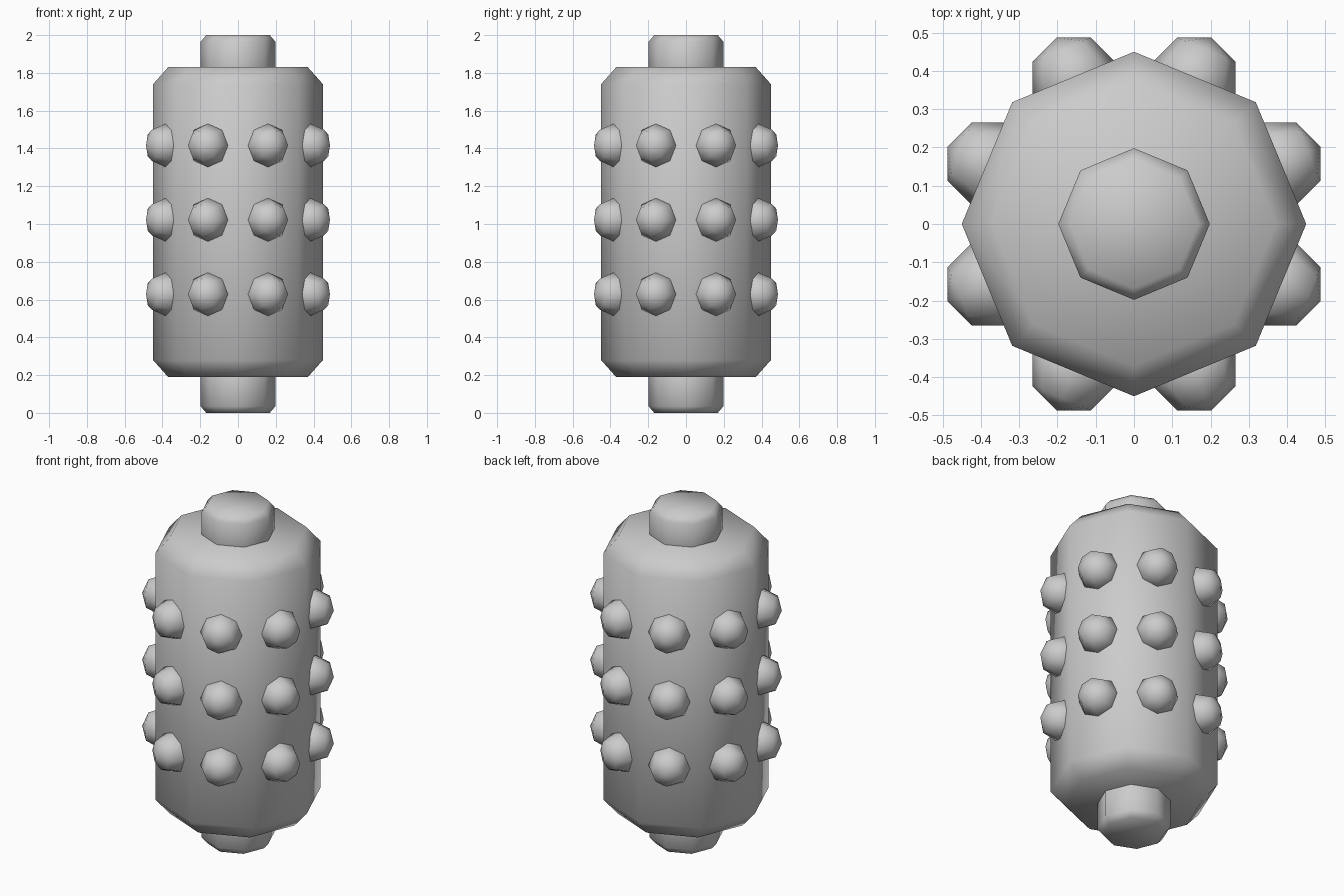
import bpy
import bmesh
from math import cos, sin, radians
from mathutils import Matrix, Vector

cube = bpy.data.objects.get("Cube")
if cube:
    bpy.data.objects.remove(cube, do_unlink=True)

SIDES = 8

# One grey for everything
grey = bpy.data.materials.new("plain_grey")
grey.use_nodes = True
grey.diffuse_color = (0.6, 0.6, 0.6, 1)
grey.node_tree.nodes["Principled BSDF"].inputs["Base Color"].default_value = grey.diffuse_color


def finish(name, bm):
    """Turn a bmesh into a smooth shaded grey object."""
    bmesh.ops.recalc_face_normals(bm, faces=bm.faces)
    for face in bm.faces:
        face.smooth = True
    mesh = bpy.data.meshes.new(name)
    bm.to_mesh(mesh)
    bm.free()
    mesh.materials.append(grey)
    obj = bpy.data.objects.new(name, mesh)
    bpy.context.collection.objects.link(obj)
    return obj


def chamfered_prism(name, radius, low, high, inset, rise):
    """Upright eight-sided prism with its end rims cut back."""
    bm = bmesh.new()
    profile = [(radius - inset, low), (radius, low + rise),
               (radius, high - rise), (radius - inset, high)]
    rings = []
    for r, z in profile:
        angles = [radians(360 / SIDES * i) for i in range(SIDES)]
        rings.append([bm.verts.new((r * cos(a), r * sin(a), z)) for a in angles])
    for lower, upper in zip(rings, rings[1:]):
        for i in range(SIDES):
            j = (i + 1) % SIDES
            bm.faces.new((lower[i], lower[j], upper[j], upper[i]))
    bm.faces.new(rings[0])
    bm.faces.new(rings[-1])
    return finish(name, bm)


# Main body, and the spindle ends that stick out above and below
chamfered_prism("body", 0.45, 0.19, 1.83, 0.08, 0.09)
chamfered_prism("top_spindle", 0.198, 1.7, 2.0, 0.03, 0.035)
chamfered_prism("bottom_spindle", 0.198, 0.0, 0.3, 0.03, 0.035)

# Rows of round studs, one at the middle of each side
for row, z in zip(("lower", "middle", "upper"), (0.628, 1.022, 1.416)):
    bm = bmesh.new()
    for i in range(SIDES):
        angle = radians(360 / SIDES * (i + 0.5))
        outward = Vector((cos(angle), sin(angle), 0))
        turn = outward.to_track_quat("Z", "Y").to_matrix().to_4x4()
        place = Matrix.Translation(outward * 0.41 + Vector((0, 0, z)))
        bmesh.ops.create_uvsphere(bm, u_segments=SIDES, v_segments=4,
                                  radius=0.117, matrix=place @ turn)
    finish(row + "_studs", bm)
